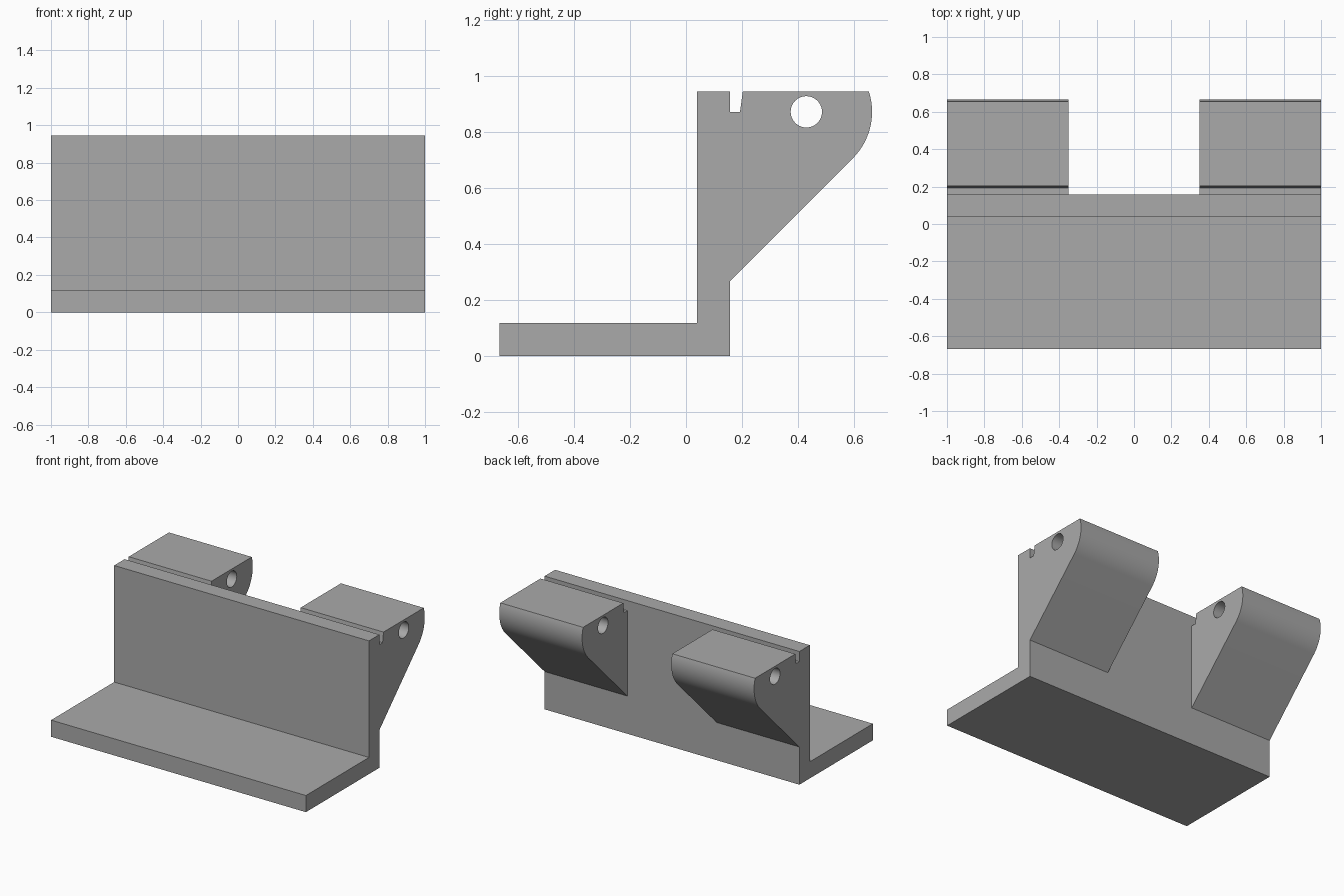
import bpy
import bmesh
from math import sin, cos, radians

cube = bpy.data.objects.get("Cube")
if cube:
    bpy.data.objects.remove(cube, do_unlink=True)

HEIGHT, THICK, WALL_FRONT, WALL_BACK = 0.945, 0.118, 0.04, 0.157
PIVOT_Y, PIVOT_Z, NOSE_R, HOLE_R = 0.43, 0.873, 0.235, 0.056

grey = bpy.data.materials.new("plain_grey")
grey.use_nodes = True
colour = (0.40, 0.40, 0.40, 1)
grey.diffuse_color = colour
grey.node_tree.nodes["Principled BSDF"].inputs["Base Color"].default_value = colour


def arc(radius, start, end, steps):
    """Points of an arc around the pivot, angles in degrees."""
    angles = [radians(start + (end - start) * i / steps) for i in range(steps + 1)]
    return [(PIVOT_Y + radius * cos(a), PIVOT_Z + radius * sin(a)) for a in angles]


def prism(name, profile, x0, x1):
    """Extrude a (y, z) profile from x0 to x1."""
    bm = bmesh.new()
    face = bm.faces.new([bm.verts.new((x0, y, z)) for y, z in profile])
    moved = bmesh.ops.extrude_face_region(bm, geom=[face])["geom"]
    verts = [v for v in moved if isinstance(v, bmesh.types.BMVert)]
    bmesh.ops.translate(bm, verts=verts, vec=(x1 - x0, 0, 0))
    bmesh.ops.recalc_face_normals(bm, faces=bm.faces)
    mesh = bpy.data.meshes.new(name)
    bm.to_mesh(mesh)
    bm.free()
    mesh.materials.append(grey)
    obj = bpy.data.objects.new(name, mesh)
    bpy.context.collection.objects.link(obj)
    return obj


def combine(target, tool, operation):
    """Apply a boolean, merge coplanar faces and delete the tool."""
    mod = target.modifiers.new("boolean", "BOOLEAN")
    mod.operation, mod.object, mod.solver = operation, tool, "EXACT"
    bpy.context.view_layer.objects.active = target
    bpy.ops.object.modifier_apply(modifier=mod.name)
    bpy.data.objects.remove(tool, do_unlink=True)
    bm = bmesh.new()
    bm.from_mesh(target.data)
    bmesh.ops.remove_doubles(bm, verts=bm.verts, dist=0.0001)
    bmesh.ops.dissolve_limit(bm, angle_limit=radians(0.5), verts=bm.verts, edges=bm.edges)
    bm.to_mesh(target.data)
    bm.free()


# L-shaped base plate and upright wall
bracket = prism("angle_bracket", [
    (-0.667, 0), (WALL_BACK, 0), (WALL_BACK, HEIGHT),
    (WALL_FRONT, HEIGHT), (WALL_FRONT, THICK), (-0.667, THICK)], -1, 1)

# Rounded support arms with a slot next to the wall, rooted inside it
nose = arc(NOSE_R, -45, 17.8, 20)
foot_z = nose[0][1] - (nose[0][0] - WALL_BACK)
arm = [(0.1, foot_z), (WALL_BACK, foot_z)] + nose + [
    (0.203, HEIGHT), (0.193, PIVOT_Z), (0.1, PIVOT_Z)]
for x0, x1 in ((-1, -0.35), (0.35, 1)):
    combine(bracket, prism("support_arm", arm, x0, x1), "UNION")

# Pin hole through both arms
hole = arc(HOLE_R, 0, 360, 40)[:-1]
combine(bracket, prism("pin_hole_cutter", hole, -1.1, 1.1), "DIFFERENCE")

bracket.select_set(True)
bpy.context.view_layer.objects.active = bracket
bpy.ops.object.shade_smooth_by_angle(angle=radians(25))
